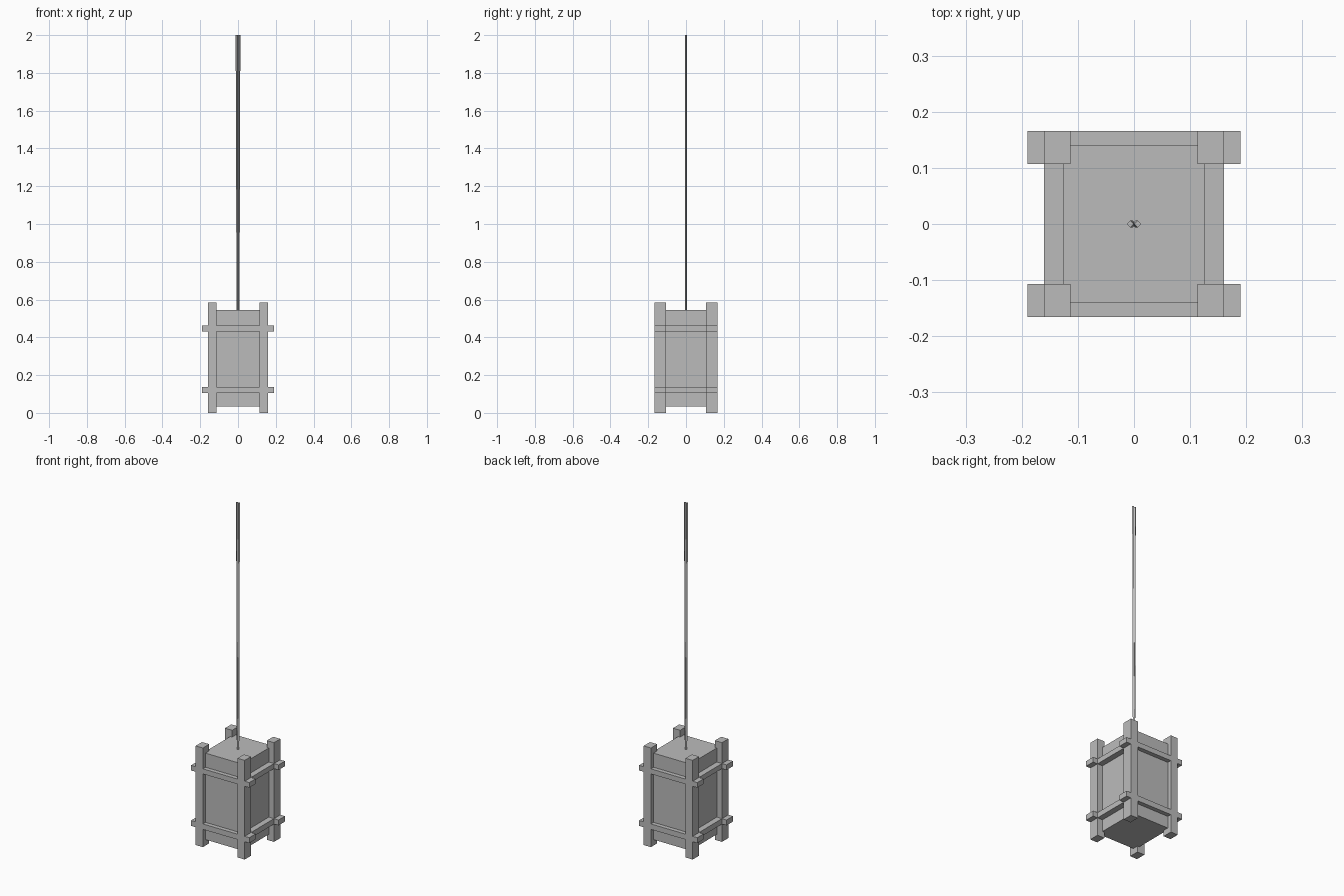
import bpy
import bmesh
from mathutils import Vector

cube = bpy.data.objects.get("Cube")
if cube:
    bpy.data.objects.remove(cube, do_unlink=True)

grey = bpy.data.materials.new("plain grey")
grey.use_nodes = True
grey.diffuse_color = (0.5, 0.5, 0.5, 1)
grey.node_tree.nodes["Principled BSDF"].inputs["Base Color"].default_value = (0.5, 0.5, 0.5, 1)


def finish(name, bm):
    mesh = bpy.data.meshes.new(name)
    bm.to_mesh(mesh)
    bm.free()
    mesh.materials.append(grey)
    obj = bpy.data.objects.new(name, mesh)
    bpy.context.collection.objects.link(obj)
    return obj


def box(name, x, y, z):
    """Box from (low, high) ranges on each axis."""
    bm = bmesh.new()
    bmesh.ops.create_cube(bm, size=1)
    for v in bm.verts:
        v.co = [r[0] if c < 0 else r[1] for c, r in zip(v.co, (x, y, z))]
    return finish(name, bm)


def span(side, a, b):
    return tuple(sorted((side * a, side * b)))


def cord(name, bottom, top, radius):
    """Thin four-sided cord with its corners on the x and y axes."""
    bm = bmesh.new()
    rings = []
    for centre in (Vector(bottom), Vector(top)):
        rings.append([bm.verts.new(centre + Vector((dx * radius, dy * radius, 0)))
                      for dx, dy in ((1, 0), (0, 1), (-1, 0), (0, -1))])
    low, high = rings
    bm.faces.new(low[::-1])
    bm.faces.new(high)
    for i in range(4):
        j = (i + 1) % 4
        bm.faces.new((low[i], low[j], high[j], high[i]))
    return finish(name, bm)


# Frame dimensions
post_in_x, post_out_x, tab_x = 0.113, 0.16, 0.19
post_in_y, post_out_y = 0.107, 0.166
body_x, body_y = 0.126, 0.141
body_bottom, body_top = 0.035, 0.545
rails = {"lower": (0.105, 0.137), "upper": (0.432, 0.462)}

# Lantern body
box("lantern_body", (-body_x, body_x), (-body_y, body_y), (body_bottom, body_top))

for sx, side in ((1, "left"), (-1, "right")):
    # Corner posts, with the rail ends poking out sideways
    for sy, end in ((-1, "front"), (1, "back")):
        post_y = span(sy, post_in_y, post_out_y)
        box(f"{end}_{side}_post", span(sx, post_in_x, post_out_x), post_y, (0, 0.585))
        for level, z in rails.items():
            box(f"{level}_{end}_{side}_rail_end", span(sx, post_out_x, tab_x), post_y, z)
    # Side rails between the posts
    for level, z in rails.items():
        box(f"{level}_{side}_rail", span(sx, body_x, post_out_x), (-post_in_y, post_in_y), z)
    # Hanging cords, spreading slightly towards the top
    cord(f"{side}_hanging_cord", (sx * 0.002, 0, body_top), (sx * 0.0065, 0, 2), 0.006)

# Front and back rails between the posts
for sy, end in ((-1, "front"), (1, "back")):
    for level, z in rails.items():
        box(f"{level}_{end}_rail", (-post_in_x, post_in_x), span(sy, body_y, post_out_y), z)
